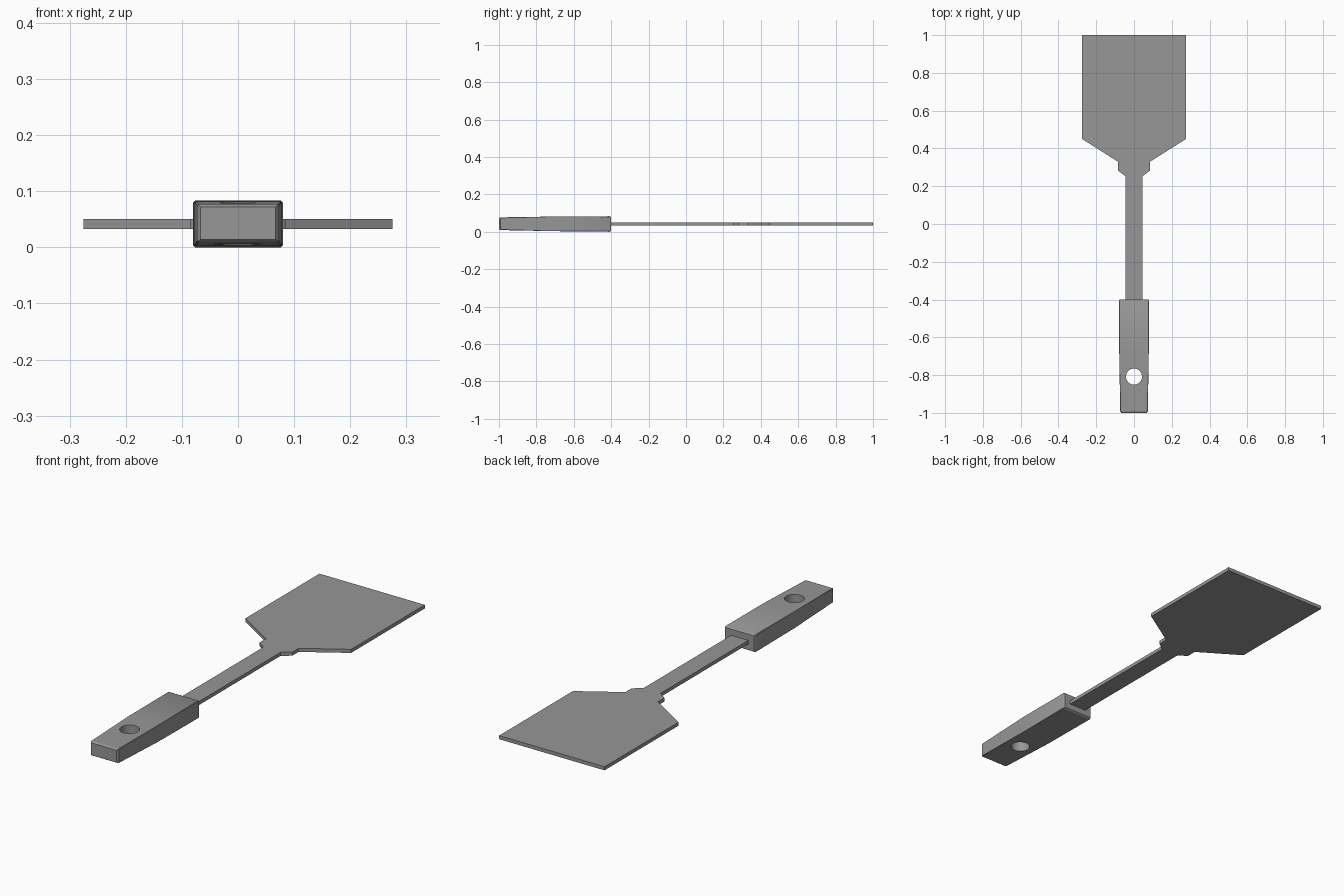
import bpy, bmesh, math

if "Cube" in bpy.data.objects:
    bpy.data.objects.remove(bpy.data.objects["Cube"])

metal = bpy.data.materials.new("grey")
metal.diffuse_color = (0.31, 0.31, 0.31, 1)
metal.use_nodes = True
metal.node_tree.nodes["Principled BSDF"].inputs["Base Color"].default_value = metal.diffuse_color


def add_object(name, bm):
    bmesh.ops.recalc_face_normals(bm, faces=bm.faces)
    mesh = bpy.data.meshes.new(name)
    bm.to_mesh(mesh)
    bm.free()
    mesh.materials.append(metal)
    obj = bpy.data.objects.new(name, mesh)
    bpy.context.collection.objects.link(obj)
    return obj


# Blade, collar and shaft: one flat mirrored outline with thickness
half = [(0.275, 1.0), (0.275, 0.45), (0.085, 0.33), (0.085, 0.283),
        (0.045, 0.253), (0.045, -0.42)]
outline = half + [(-x, y) for x, y in reversed(half)]
bm = bmesh.new()
face = bm.faces.new([bm.verts.new((x, y, 0.033)) for x, y in outline])
ext = bmesh.ops.extrude_face_region(bm, geom=[face])
bmesh.ops.translate(bm, vec=(0, 0, 0.017),
                    verts=[v for v in ext["geom"] if isinstance(v, bmesh.types.BMVert)])
add_object("blade_and_shaft", bm)

# Handle: rectangular sections (y, half width, bottom, top) with chamfered ends
sections = [(-1.0, 0.067, 0.014, 0.072), (-0.992, 0.073, 0.009, 0.077),
            (-0.70, 0.078, 0.003, 0.0815), (-0.408, 0.08, 0.0, 0.083),
            (-0.40, 0.076, 0.005, 0.079)]
bm = bmesh.new()
rings = [[bm.verts.new(p) for p in ((-w, y, b), (w, y, b), (w, y, t), (-w, y, t))]
         for y, w, b, t in sections]
for a, b in zip(rings, rings[1:]):
    for i in range(4):
        j = (i + 1) % 4
        bm.faces.new((a[i], a[j], b[j], b[i]))
bm.faces.new(rings[0])
bm.faces.new(rings[-1])
# narrow chamfer on the long edges
bm.edges.ensure_lookup_table()
long_edges = [e for e in bm.edges if abs(e.verts[0].co.y - e.verts[1].co.y) > 0.1]
bmesh.ops.bevel(bm, geom=long_edges, offset=0.003, segments=1, affect='EDGES')
handle = add_object("handle", bm)

# Hanging hole
bpy.ops.mesh.primitive_cylinder_add(vertices=16, radius=0.043, depth=0.4,
                                    location=(0, -0.808, 0.04))
cutter = bpy.context.object
cutter.name = "hole_cutter"
cutter.data.materials.append(metal)
cutter.hide_render = True
bpy.ops.object.select_all(action='DESELECT')
handle.select_set(True)
bpy.context.view_layer.objects.active = handle
mod = handle.modifiers.new("hanging_hole", 'BOOLEAN')
mod.operation = 'DIFFERENCE'
mod.solver = 'EXACT'
mod.object = cutter
bpy.ops.object.modifier_apply(modifier=mod.name)
bpy.data.objects.remove(cutter, do_unlink=True)
bpy.ops.object.shade_smooth_by_angle(angle=math.radians(30))
